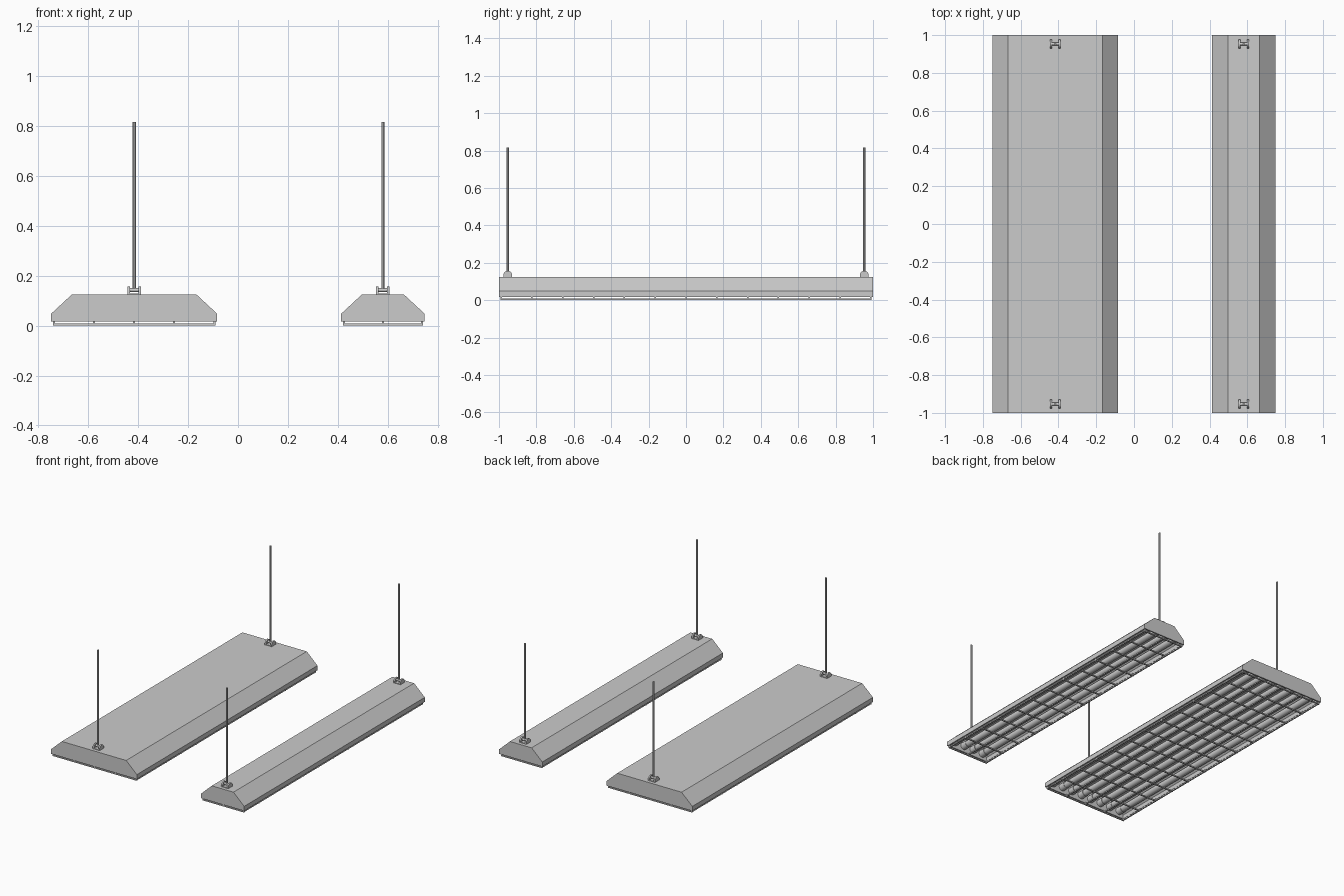
import bpy, bmesh, math
from mathutils import Vector, Matrix

if "Cube" in bpy.data.objects:
    bpy.data.objects.remove(bpy.data.objects["Cube"])


def finish(bm, name, smooth=False):
    bmesh.ops.recalc_face_normals(bm, faces=bm.faces)
    me = bpy.data.meshes.new(name)
    bm.to_mesh(me)
    bm.free()
    ob = bpy.data.objects.new(name, me)
    bpy.context.collection.objects.link(ob)
    if smooth:
        bpy.context.view_layer.objects.active = ob
        ob.select_set(True)
        bpy.ops.object.shade_smooth_by_angle()
        ob.select_set(False)
    return ob


def box(bm, center, size):
    m = Matrix.Translation(center) @ Matrix.Diagonal((*size, 1))
    bmesh.ops.create_cube(bm, size=1, matrix=m)


def rod(bm, a, b, r, n):
    a, b = Vector(a), Vector(b)
    rot = (b - a).to_track_quat('Z', 'Y').to_matrix().to_4x4()
    bmesh.ops.create_cone(bm, cap_ends=True, segments=n, radius1=r, radius2=r,
                          depth=(b - a).length, matrix=Matrix.Translation((a + b) / 2) @ rot)


def extrude(bm, points, direction):
    f = bm.faces.new([bm.verts.new(p) for p in points])
    ext = bmesh.ops.extrude_face_region(bm, geom=[f])
    moved = [v for v in ext['geom'] if isinstance(v, bmesh.types.BMVert)]
    bmesh.ops.translate(bm, verts=moved, vec=direction)


def fixture(label, cx, hw, columns):
    # trapezoid housing with a recessed underside
    bm = bmesh.new()
    ht = hw - 0.083
    prof = [(-hw, .016), (-hw, .048), (-ht, .125), (ht, .125), (hw, .048), (hw, .016)]
    extrude(bm, [(cx + x, -1, z) for x, z in prof], (0, 2, 0))
    bm.normal_update()
    bottom = min(bm.faces, key=lambda f: f.calc_center_median().z)
    bmesh.ops.inset_region(bm, faces=[bottom], thickness=.014)
    low = list(bottom.verts)
    ext = bmesh.ops.extrude_face_region(bm, geom=[bottom])
    up = [v for v in ext['geom'] if isinstance(v, bmesh.types.BMVert)]
    bmesh.ops.translate(bm, verts=up, vec=(0, 0, .028))
    if bottom.is_valid:
        bm.faces.remove(bottom)
    # second step of the recess follows the sloping sides
    ceil = [f for f in bm.faces if all(v in up for v in f.verts)][0]
    ext = bmesh.ops.extrude_face_region(bm, geom=[ceil])
    top = [v for v in ext['geom'] if isinstance(v, bmesh.types.BMVert)]
    for v in top:
        v.co.z = .112
        v.co.x += -.075 if v.co.x > cx else .075
    if ceil.is_valid:
        bm.faces.remove(ceil)
    finish(bm, label + "_housing")

    # lamp tubes with end caps, two per grid column
    tubes, caps = bmesh.new(), bmesh.new()
    step = 2 * (hw - .012) / (columns * 2)
    for i in range(columns * 2):
        x = cx - hw + .012 + step * (i + .5)
        rod(tubes, (x, -.95, .055), (x, .95, .055), .022, 16)
        for s in (-1, 1):
            rod(caps, (x, s * .94, .055), (x, s * .986, .055), .025, 16)
    finish(tubes, label + "_lamp_tubes", True)
    finish(caps, label + "_lamp_sockets", True)

    # wire guard whose ends bend up into the housing rim
    bm = bmesh.new()
    gx, gy, t, z = hw - .011, .989, .008, .006
    for i in range(columns + 1):
        x = cx - gx + 2 * gx * i / columns
        box(bm, (x, 0, z), (t, 2 * gy + t, t))
        for s in (-1, 1):
            box(bm, (x, s * gy, .013), (t, t, .012))
    for j in range(13):
        y = -gy + 2 * gy * j / 12
        box(bm, (cx, y, z - .002), (2 * gx + t, t, t))
        for s in (-1, 1):
            box(bm, (cx + s * gx, y, .013), (t, t, .012))
    finish(bm, label + "_wire_guard")

    # hanger brackets and suspension rods at both ends
    for s, end in ((-1, "front"), (1, "back")):
        y = s * .953
        bm = bmesh.new()
        arc = [(.024 * math.cos(math.pi * k / 10), .133 + .024 * math.sin(math.pi * k / 10))
               for k in range(11)]
        outline = [(.024, .124)] + arc + [(-.024, .124)]
        for side in (-1, 1):
            x = cx + side * .022 - .005
            extrude(bm, [(x, y + a, b) for a, b in outline], (.010, 0, 0))
        box(bm, (cx, y, .127), (.044, .046, .005))
        rod(bm, (cx - .022, y, .142), (cx + .022, y, .142), .008, 12)
        finish(bm, f"{label}_{end}_bracket")
        bm = bmesh.new()
        rod(bm, (cx, y, .138), (cx, y, .816), .0065, 8)
        finish(bm, f"{label}_{end}_suspension_rod", True)


fixture("wide_light", -.4165, .3325, 4)
fixture("narrow_light", .581, .167, 2)
